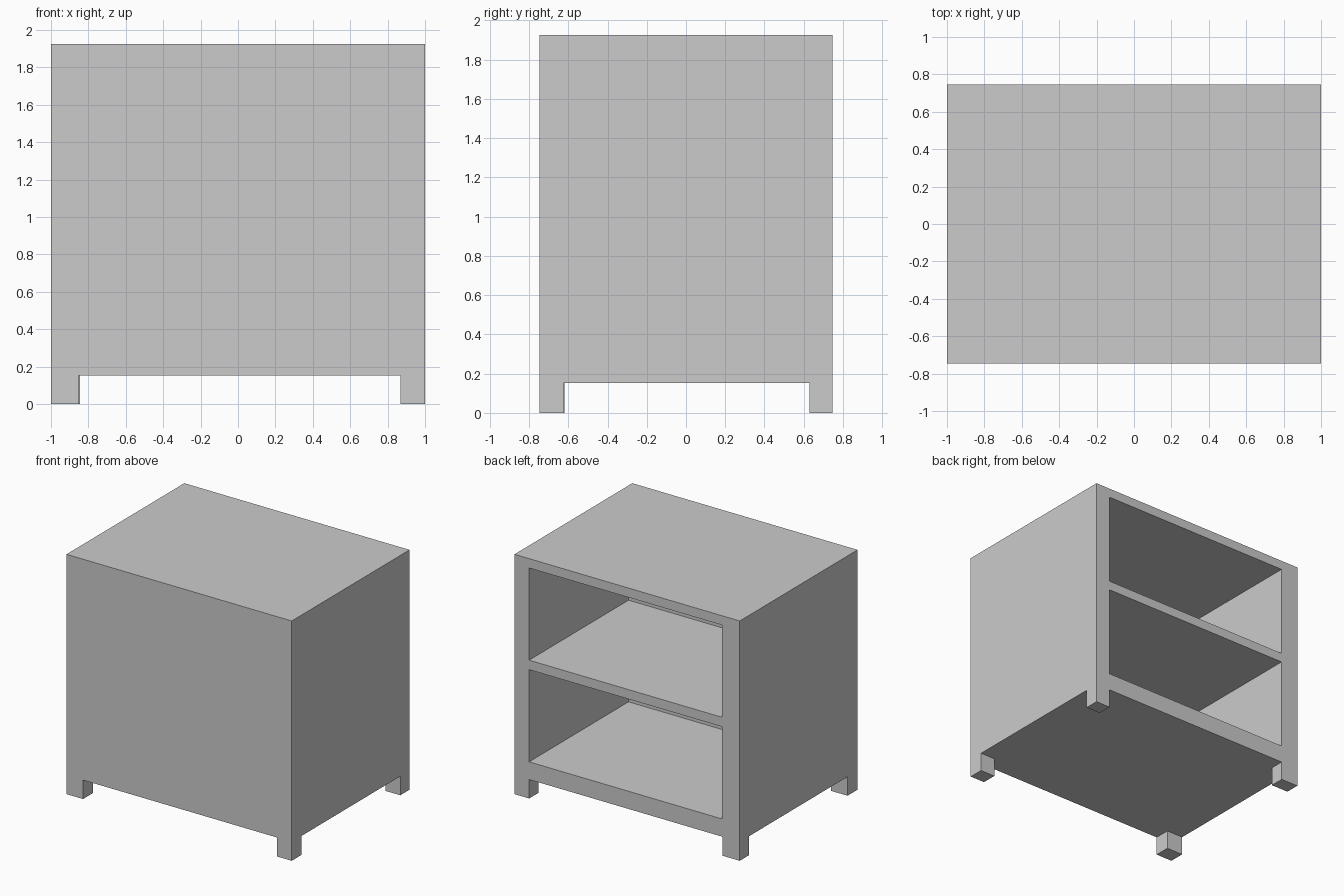
import bpy

if "Cube" in bpy.data.objects:
    bpy.data.objects.remove(bpy.data.objects["Cube"])

W, D, H = 1.0, 0.747, 1.925      # half width, half depth, height
LEG_H = 0.152


def box(name, x, y, z):
    """Axis-aligned box from (min, max) ranges."""
    lo, hi = zip(x, y, z)
    bpy.ops.mesh.primitive_cube_add(size=1, location=[(a + b) / 2 for a, b in zip(lo, hi)])
    ob = bpy.context.object
    ob.name = ob.data.name = name
    ob.scale = [b - a for a, b in zip(lo, hi)]
    bpy.ops.object.transform_apply(location=False, rotation=False, scale=True)
    return ob


# Cabinet body with closed front and sides
body = box("cabinet_body", (-W, W), (-D, D), (LEG_H, H))

# Two compartments opening at the back, leaving a shelf between them
for name, z in (("lower_compartment", (0.294, 1.034)), ("upper_compartment", (1.11, 1.85))):
    cutter = box(name, (-0.844, 0.87), (-0.514, D + 0.2), z)
    cutter.hide_render = True
    mod = body.modifiers.new(name, 'BOOLEAN')
    mod.operation = 'DIFFERENCE'
    mod.solver = 'EXACT'
    mod.object = cutter
    bpy.context.view_layer.objects.active = body
    bpy.ops.object.modifier_apply(modifier=mod.name)
    bpy.data.objects.remove(cutter, do_unlink=True)

# Corner legs, slightly different widths: side signs, width, depth
for name, sx, sy, w, d in (
    ("front_left_leg", -1, -1, 0.147, 0.127),
    ("front_right_leg", 1, -1, 0.132, 0.122),
    ("back_left_leg", -1, 1, 0.155, 0.117),
    ("back_right_leg", 1, 1, 0.13, 0.117),
):
    box(name, sorted((sx * W, sx * (W - w))), sorted((sy * D, sy * (D - d))), (0, LEG_H))
